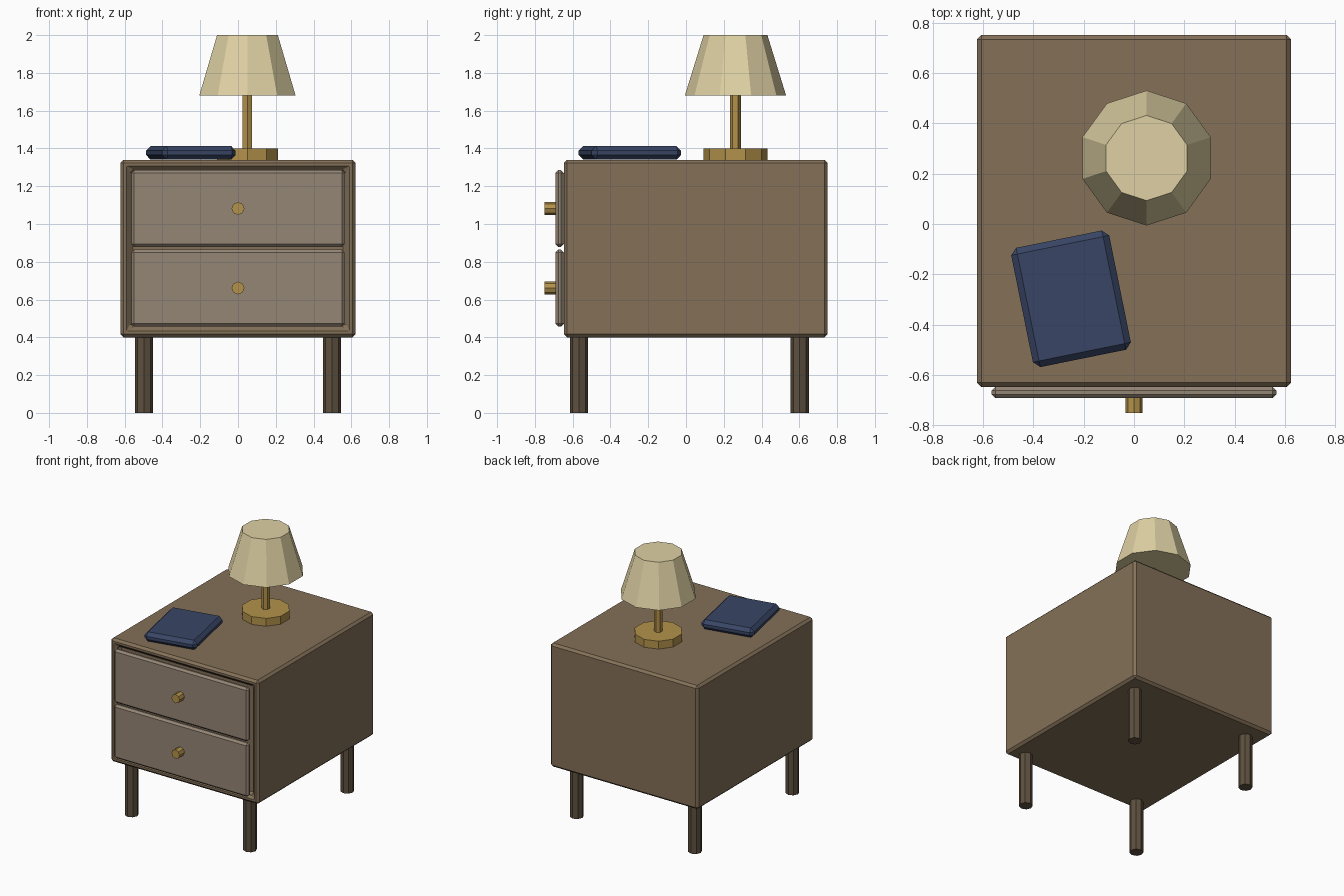
import bpy, bmesh, math

if "Cube" in bpy.data.objects:
    bpy.data.objects.remove(bpy.data.objects["Cube"])

def material(name, rgb):
    m = bpy.data.materials.new(name)
    m.diffuse_color = (*rgb, 1)
    m.use_nodes = True
    m.node_tree.nodes["Principled BSDF"].inputs["Base Color"].default_value = m.diffuse_color
    return m

WOOD = material("wood", (0.23, 0.163, 0.097))
PANEL = material("drawer_wood", (0.30, 0.24, 0.18))
DARK = material("dark_wood", (0.11, 0.08, 0.05))
BRASS = material("brass", (0.45, 0.285, 0.07))
CREAM = material("cream", (0.74, 0.64, 0.37))
NAVY = material("navy", (0.04, 0.06, 0.13))

def finish(name, mat):
    ob = bpy.context.object
    ob.name = name
    ob.data.materials.append(mat)
    return ob

def box(name, mat, centre, size, bevel, turn=0.0, shape=None):
    bpy.ops.mesh.primitive_cube_add(size=1, location=centre, rotation=(0, 0, turn))
    ob = finish(name, mat)
    bm = bmesh.new()
    bm.from_mesh(ob.data)
    bmesh.ops.scale(bm, vec=size, verts=bm.verts)
    if shape:
        shape(bm)
    bm.to_mesh(ob.data)
    bm.free()
    mod = ob.modifiers.new("bevel", "BEVEL")
    mod.width = bevel
    mod.segments = 1
    mod.limit_method = "ANGLE"
    return ob

def post(name, mat, sides, r1, r2, base, height, tilt=0.0):
    """Cylinder or cone rising from base; tilt of 90 degrees points it to -y."""
    x, y, z = base
    centre = (x, y - math.sin(tilt) * height / 2, z + math.cos(tilt) * height / 2)
    bpy.ops.mesh.primitive_cone_add(vertices=sides, radius1=r1, radius2=r2, depth=height,
                                    location=centre, rotation=(tilt, 0, 0))
    return finish(name, mat)

# Cabinet with a recessed front
def recess(bm):
    bm.normal_update()
    front = min(bm.faces, key=lambda f: f.calc_center_median().y)
    bmesh.ops.inset_region(bm, faces=[front], thickness=0.05, use_even_offset=True)
    pushed = bmesh.ops.extrude_discrete_faces(bm, faces=[front])["faces"]
    bmesh.ops.translate(bm, vec=(0, 0.04, 0), verts=pushed[0].verts[:])

box("cabinet", WOOD, (0, 0.0515, 0.87), (1.246, 1.397, 0.94), 0.017, shape=recess)

# Drawers and knobs
for label, z in (("lower", 0.661), ("upper", 1.082)):
    box(label + "_drawer", PANEL, (0, -0.669, z), (1.13, 0.044, 0.408), 0.015)
    post(label + "_knob", BRASS, 8, 0.034, 0.034, (0, -0.685, z), 0.065, math.pi / 2)

# Legs
for side, x in (("left", -0.498), ("right", 0.498)):
    for end, y in (("front", -0.567), ("back", 0.602)):
        post(f"{end}_{side}_leg", DARK, 8, 0.048, 0.048, (x, y, 0), 0.41)

# Lamp
LX, LY = 0.05, 0.262
post("lamp_base", BRASS, 10, 0.17, 0.17, (LX, LY, 1.34), 0.06)
post("lamp_stem", BRASS, 6, 0.029, 0.029, (LX, LY, 1.39), 0.31)
post("lamp_shade", CREAM, 10, 0.268, 0.169, (LX, LY, 1.68), 0.32)

# Book
box("book", NAVY, (-0.25, -0.297, 1.377), (0.397, 0.483, 0.072), 0.025, turn=0.2)
